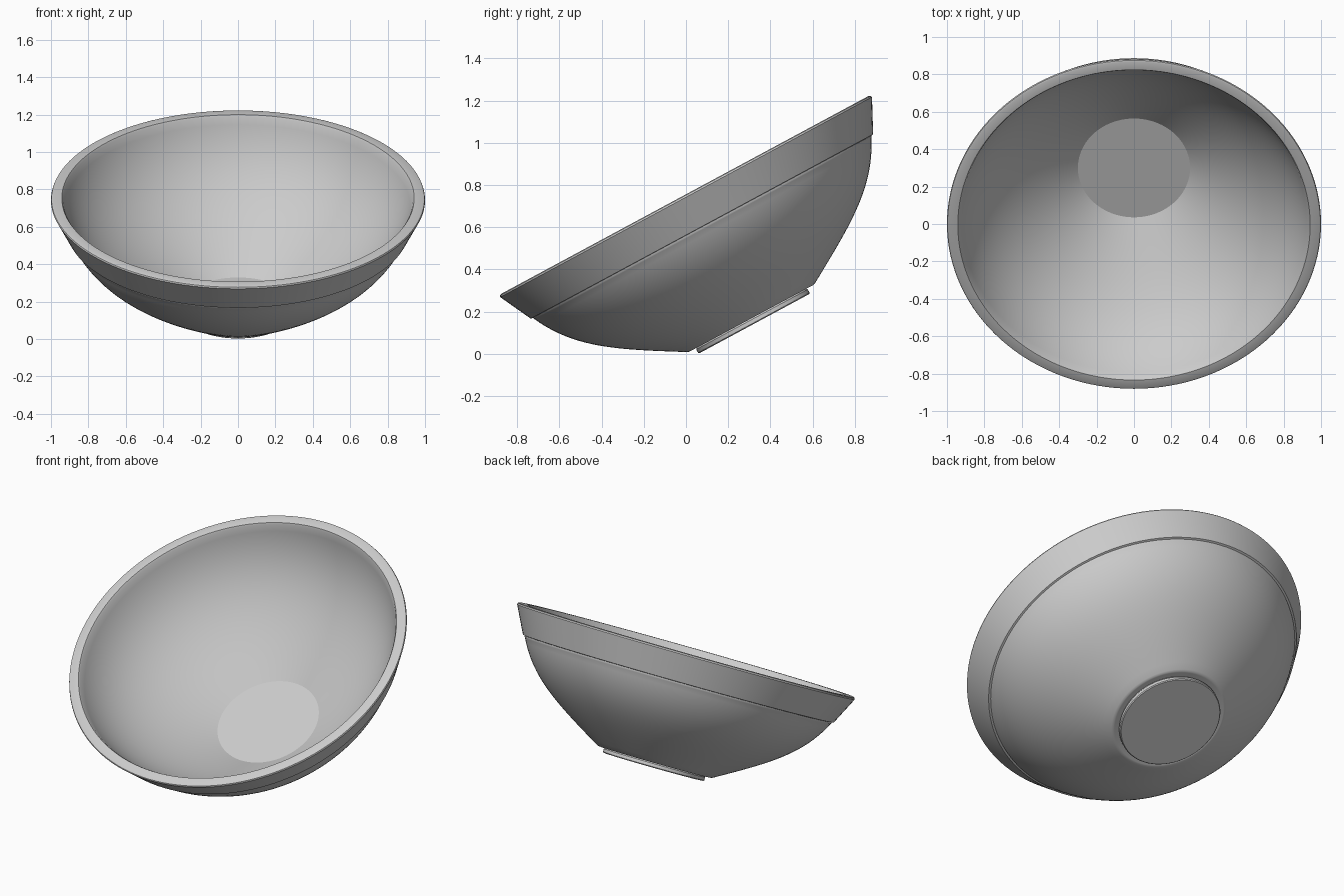
import bpy
import bmesh
import math
from mathutils import Matrix, Vector
from mathutils.geometry import interpolate_bezier

SEGMENTS = 128
TILT = Matrix.Translation((0, -0.005, 0.753)) @ Matrix.Rotation(math.radians(28.3), 4, 'X')

default_cube = bpy.data.objects.get("Cube")
if default_cube:
    bpy.data.objects.remove(default_cube, do_unlink=True)


def curve(*controls, steps=24):
    """Sample a cubic curve through (radius, height) control points."""
    points = [Vector((r, 0, h)) for r, h in controls]
    return [(p.x, p.z) for p in interpolate_bezier(*points, steps)]


def lathe(name, profile):
    """Spin a (radius, height) profile around the bowl axis, then tilt it."""
    bm = bmesh.new()
    verts = [bm.verts.new((r, 0, h)) for r, h in profile]
    edges = [bm.edges.new(pair) for pair in zip(verts, verts[1:])]
    bmesh.ops.spin(bm, geom=verts + edges, axis=(0, 0, 1), cent=(0, 0, 0),
                   angle=math.tau, steps=SEGMENTS)
    bmesh.ops.remove_doubles(bm, verts=bm.verts, dist=0.0001)
    bmesh.ops.recalc_face_normals(bm, faces=bm.faces)
    mesh = bpy.data.meshes.new(name)
    bm.to_mesh(mesh)
    bm.free()
    obj = bpy.data.objects.new(name, mesh)
    bpy.context.collection.objects.link(obj)
    obj.matrix_world = TILT
    bpy.ops.object.select_all(action='DESELECT')
    obj.select_set(True)
    bpy.context.view_layer.objects.active = obj
    bpy.ops.object.shade_smooth_by_angle(angle=math.radians(30))
    return obj


# Bowl shell: inner floor and wall, flat rim, outer band, groove, lower wall
inner_wall = curve((0.3, -0.643), (0.6, -0.45), (0.83, -0.32), (0.935, -0.01))
rim = [(0.942, 0), (0.988, 0), (0.997, -0.004), (1.0, -0.012)]
band = [(0.925, -0.162), (0.921, -0.17), (0.909, -0.172), (0.908, -0.18)]
outer_wall = curve((0.905, -0.184), (0.8, -0.395), (0.629, -0.494), (0.345, -0.66))
underside = [(0.335, -0.664), (0.325, -0.664), (0.29, -0.655), (0, -0.655)]
lathe("bowl", [(0, -0.643)] + inner_wall + rim + band + outer_wall + underside)

# Flat disc foot
lathe("foot", [(0, -0.65), (0.29, -0.65), (0.296, -0.666), (0.3, -0.67),
               (0.3, -0.688), (0.295, -0.693), (0, -0.693)])
